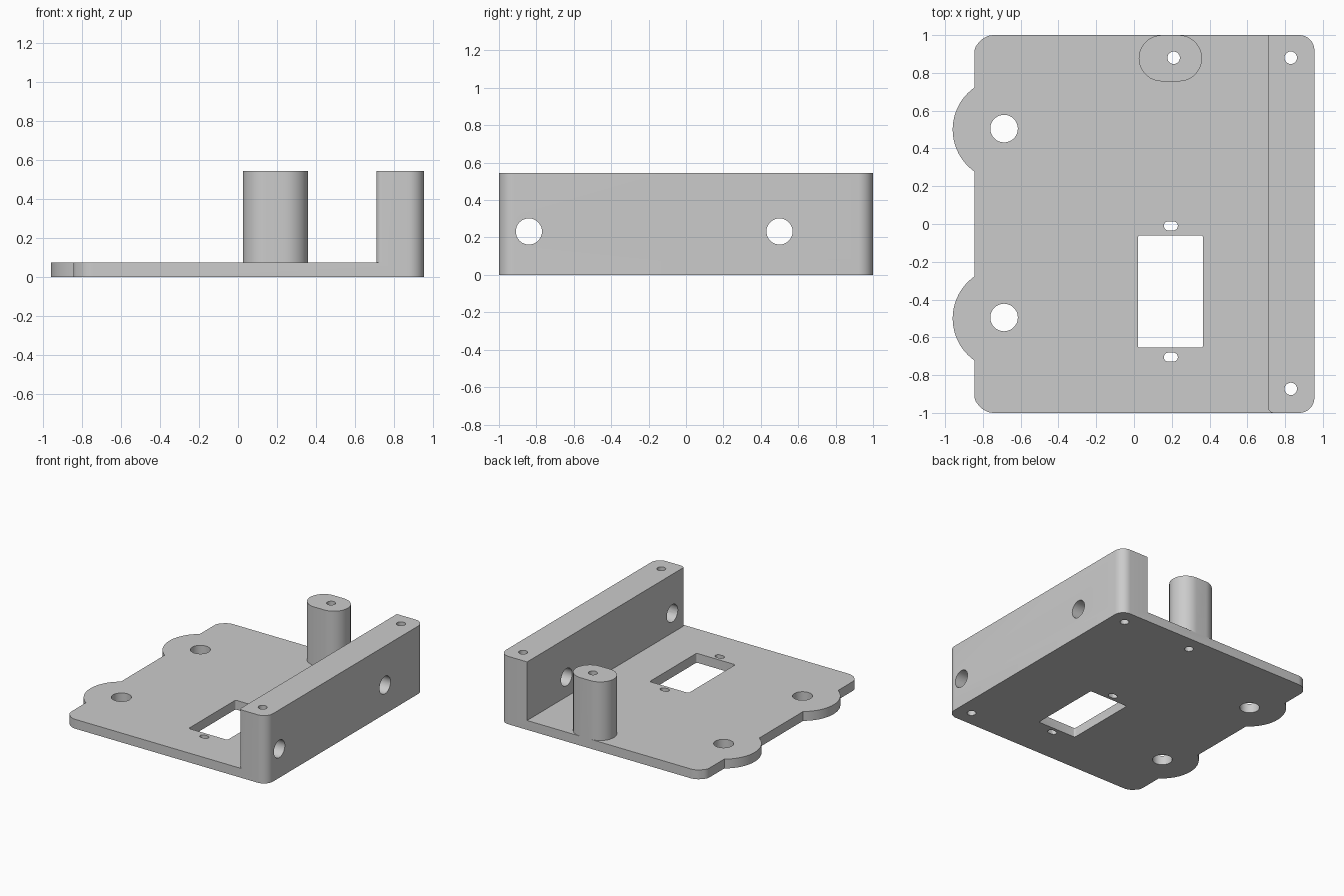
import bpy, bmesh, math
from mathutils import Vector

if "Cube" in bpy.data.objects:
    bpy.data.objects.remove(bpy.data.objects["Cube"])

gray = bpy.data.materials.new("plain gray")
gray.use_nodes = True
color = (0.6, 0.6, 0.6, 1)
gray.diffuse_color = color
gray.node_tree.nodes["Principled BSDF"].inputs["Base Color"].default_value = color

BASE, TOP = 0.075, 0.545


def arc(cx, cy, r, start, end, steps):
    angles = [math.radians(start + (end - start) * i / steps) for i in range(steps + 1)]
    return [Vector((cx + r * math.cos(a), cy + r * math.sin(a))) for a in angles]


def rounded(corners, steps=10):
    """Round each (x, y, radius) corner of a convex counter-clockwise outline."""
    out = []
    for i, (x, y, r) in enumerate(corners):
        p = Vector((x, y))
        if r == 0:
            out.append(p)
            continue
        a = (Vector(corners[i - 1][:2]) - p).normalized()
        b = (Vector(corners[(i + 1) % len(corners)][:2]) - p).normalized()
        half = a.angle(b) / 2
        center = p + (a + b).normalized() * r / math.sin(half)
        first = p + a * r / math.tan(half) - center
        last = p + b * r / math.tan(half) - center
        turn = first.angle(last)
        start = math.atan2(first.y, first.x)
        for k in range(steps + 1):
            t = start + turn * k / steps
            out.append(center + Vector((math.cos(t), math.sin(t))) * r)
    return out


def prism(name, outline, z0, z1):
    bm = bmesh.new()
    face = bm.faces.new([bm.verts.new((p.x, p.y, z0)) for p in outline])
    top = bmesh.ops.extrude_face_region(bm, geom=[face])
    verts = [v for v in top["geom"] if isinstance(v, bmesh.types.BMVert)]
    bmesh.ops.translate(bm, vec=(0, 0, z1 - z0), verts=verts)
    bmesh.ops.recalc_face_normals(bm, faces=bm.faces)
    mesh = bpy.data.meshes.new(name)
    bm.to_mesh(mesh)
    bm.free()
    ob = bpy.data.objects.new(name, mesh)
    bpy.context.collection.objects.link(ob)
    mesh.materials.append(gray)
    return ob


def combine(target, tool, operation):
    mod = target.modifiers.new(operation, "BOOLEAN")
    mod.operation, mod.object, mod.solver = operation, tool, "EXACT"
    bpy.context.view_layer.objects.active = target
    bpy.ops.object.modifier_apply(modifier=mod.name)
    bpy.data.objects.remove(tool)


def slot(cx, cy, half, r):
    return arc(cx + half, cy, r, -90, 90, 18) + arc(cx - half, cy, r, 90, 270, 18)


# Base plate with cut left corners and two round lugs
body = rounded([(-0.785, -1, 0.1), (0.955, -1, 0.08), (0.955, 1, 0.08),
                (-0.785, 1, 0.1), (-0.845, 0.935, 0.07), (-0.845, -0.935, 0.07)])
split = len(body) - 11
lugs = []
for y in (0.5, -0.5):
    lugs += arc(-0.688, y, 0.272, 125.3, 234.7, 24)
bracket = prism("mounting_bracket", body[:split] + lugs + body[split:], 0, BASE)

# Upright wall and post
wall = rounded([(0.71, -1, 0.03), (0.955, -1, 0.08), (0.955, 1, 0.08), (0.71, 1, 0)])
combine(bracket, prism("side_wall", wall, BASE, TOP), "UNION")
combine(bracket, prism("post", slot(0.1925, 0.8775, 0.045, 0.1225), BASE, TOP), "UNION")

# Vertical openings: window, slots, lug holes and screw holes
window = rounded([(0.02, -0.655, 0.012), (0.365, -0.655, 0.012),
                  (0.365, -0.06, 0.012), (0.02, -0.06, 0.012)], 4)
openings = [window, slot(0.195, -0.01, 0.013, 0.024), slot(0.195, -0.705, 0.013, 0.024)]
openings += [arc(-0.688, y, 0.073, 0, 350, 35) for y in (0.505, -0.495)]
openings += [arc(x, y, 0.033, 0, 345, 23) for x, y in ((0.83, 0.88), (0.83, -0.873), (0.21, 0.88))]
for outline in openings:
    combine(bracket, prism("cutter", outline, -0.1, 0.7), "DIFFERENCE")

# Cross holes through the wall
for y in (-0.84, 0.5):
    cutter = prism("cutter", arc(0, 0, 0.07, 0, 350, 35), 0.6, 1.1)
    cutter.rotation_euler.y = math.pi / 2
    cutter.location = (0, y, 0.232)
    bpy.context.view_layer.update()
    combine(bracket, cutter, "DIFFERENCE")

bpy.ops.object.select_all(action="DESELECT")
bracket.select_set(True)
bpy.context.view_layer.objects.active = bracket
bpy.ops.object.shade_smooth_by_angle(angle=math.radians(30))
